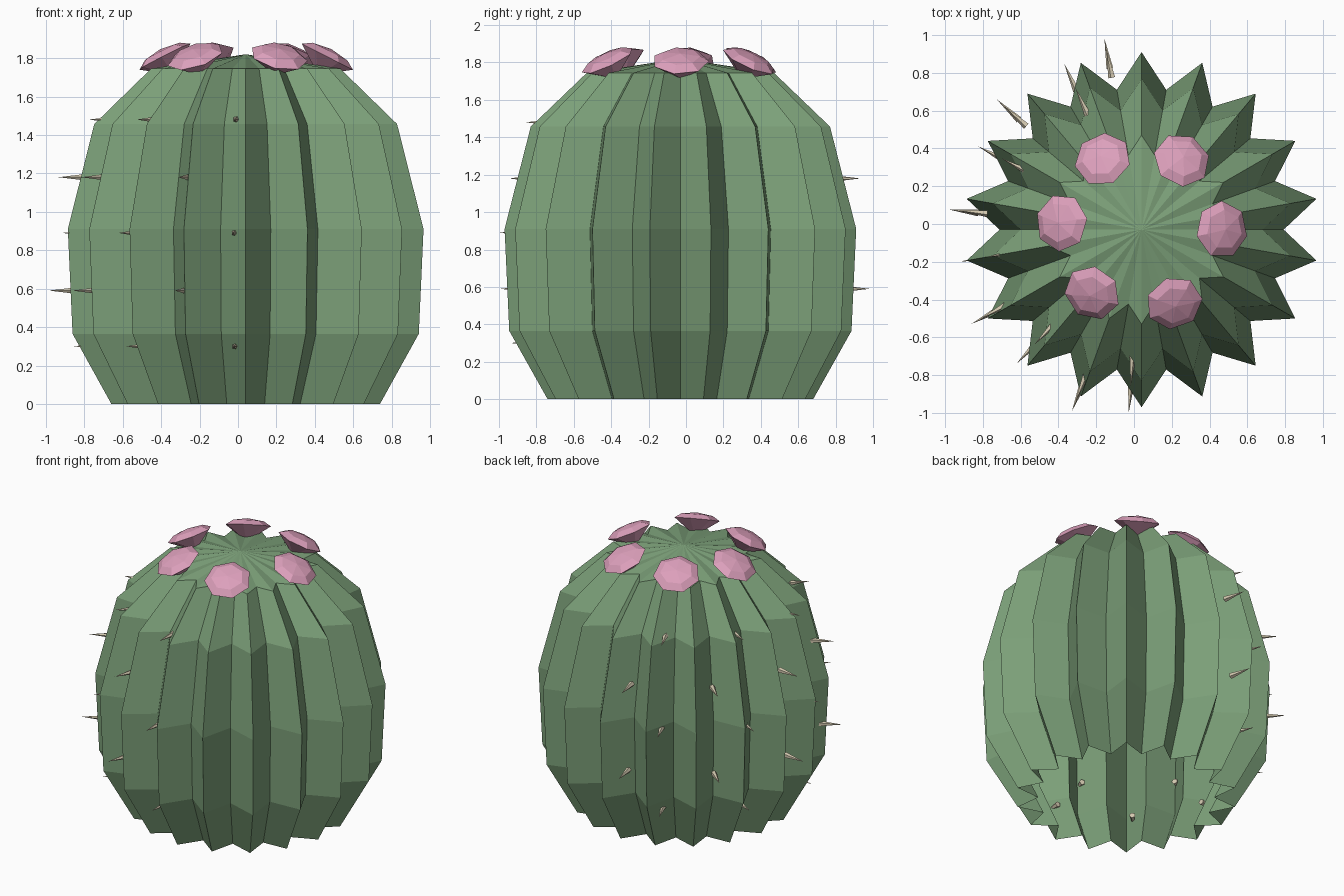
import bpy, bmesh, math
from mathutils import Matrix, Vector

cube = bpy.data.objects.get("Cube")
if cube:
    bpy.data.objects.remove(cube, do_unlink=True)

CENTRE = Vector((0.04, -0.03, 0))
RIBS = 18


def material(name, rgb):
    mat = bpy.data.materials.new(name)
    mat.use_nodes = True
    mat.diffuse_color = (*rgb, 1)
    mat.node_tree.nodes["Principled BSDF"].inputs["Base Color"].default_value = (*rgb, 1)
    return mat


green = material("cactus green", (0.20, 0.35, 0.19))
pink = material("petal pink", (0.72, 0.35, 0.50))
cream = material("spine cream", (0.65, 0.58, 0.43))


def lathe(name, profile, sides, mat, valley=1.0):
    """Flat-shaded rings of (radius, height), alternate points scaled by valley.
    A zero radius closes the form in a point."""
    bm = bmesh.new()
    rings = []
    for radius, z in profile:
        if radius == 0:
            rings.append([bm.verts.new((0, 0, z))] * sides)
            continue
        ring = []
        for i in range(sides):
            r = radius * (valley if i % 2 else 1)
            a = math.pi / 2 + math.tau * i / sides
            ring.append(bm.verts.new((r * math.cos(a), r * math.sin(a), z)))
        rings.append(ring)
    for low, high in zip(rings, rings[1:]):
        for i in range(sides):
            j = (i + 1) % sides
            corners = [low[i], low[j], high[j], high[i]]
            bm.faces.new(list(dict.fromkeys(corners)))
    mesh = bpy.data.meshes.new(name)
    bm.to_mesh(mesh)
    bm.free()
    mesh.materials.append(mat)
    obj = bpy.data.objects.new(name, mesh)
    bpy.context.collection.objects.link(obj)
    return obj


def place(obj, angle, radius, z, tilt, spin=0):
    """Set a part around the trunk, leaning outward by tilt degrees."""
    a = math.radians(angle)
    out = Vector((radius * math.cos(a), radius * math.sin(a), z))
    obj.matrix_world = (Matrix.Translation(CENTRE + out)
                        @ Matrix.Rotation(a, 4, 'Z')
                        @ Matrix.Rotation(math.radians(tilt), 4, 'Y')
                        @ Matrix.Rotation(math.radians(spin), 4, 'Z'))


# Ribbed barrel, open underneath, with a shallow pointed crown
body = lathe("cactus_body",
             [(0.71, 0), (0.915, 0.365), (0.94, 0.91), (0.80, 1.457),
              (0.50, 1.745), (0, 1.82)],
             RIBS * 2, green, valley=0.8)
body.location = CENTRE

# Ring of domed flowers on tapering bases
for n, angle in enumerate((0, 60, 119, 175, 232, 294)):
    flower = lathe(f"flower_{n + 1}",
                   [(0.03, -0.085), (0.153, 0), (0.105, 0.03), (0, 0.045)],
                   7, pink)
    place(flower, angle, 0.425, 1.807, 27, spin=n * 17)

# Staggered rows of spines on one half
even = (115, 153, 190, 227, 266)
odd = (101, 138, 174, 209, 249)
rows = [(0.30, 0.91, even), (0.59, 1.03, odd), (0.89, 0.97, even),
        (1.18, 0.98, odd), (1.48, 0.83, even)]
for r, (z, tip, columns) in enumerate(rows):
    for c, angle in enumerate(columns):
        spine = lathe(f"spine_{r + 1}_{c + 1}",
                      [(0, -0.16), (0.02, -0.16), (0, 0)], 5, cream)
        place(spine, angle, tip, z, 90)
